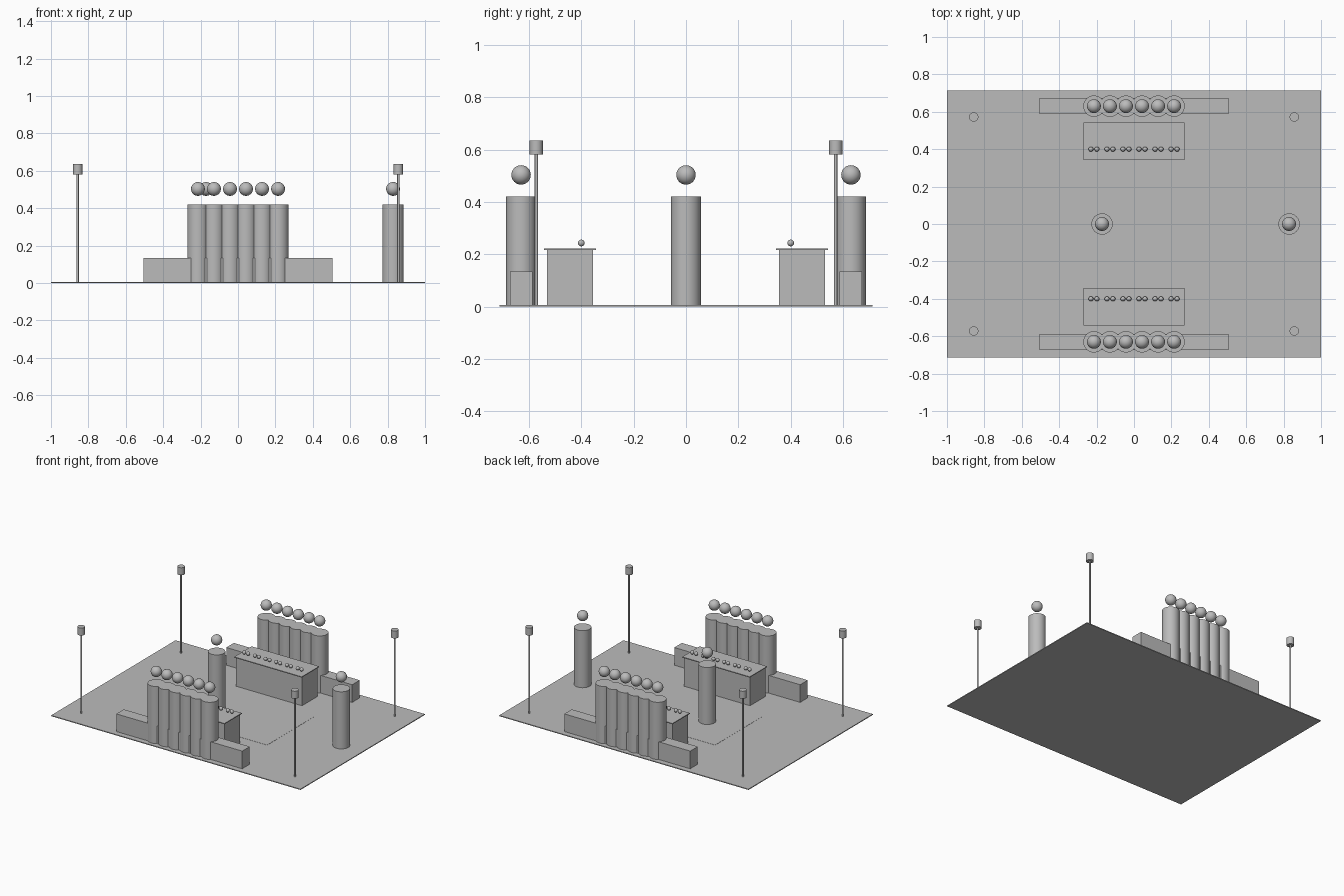
import bpy
import math

cube = bpy.data.objects.get("Cube")
if cube:
    bpy.data.objects.remove(cube, do_unlink=True)

grey = bpy.data.materials.new("plain_grey")
grey.use_nodes = True
COLOUR = (0.5, 0.5, 0.5, 1)
grey.diffuse_color = COLOUR
grey.node_tree.nodes["Principled BSDF"].inputs["Base Color"].default_value = COLOUR


def finish(name, smooth=False):
    obj = bpy.context.object
    obj.name = name
    obj.data.materials.append(grey)
    if smooth:
        bpy.ops.object.shade_smooth_by_angle(angle=math.radians(35))
    return obj


def box(name, x, y, z0, z1, width, depth):
    bpy.ops.mesh.primitive_cube_add(size=1, location=(x, y, (z0 + z1) / 2))
    bpy.context.object.scale = (width, depth, z1 - z0)
    bpy.ops.object.transform_apply(location=False, rotation=False, scale=True)
    return finish(name)


def cylinder(name, x, y, z0, z1, radius):
    bpy.ops.mesh.primitive_cylinder_add(vertices=32, radius=radius, depth=z1 - z0,
                                        location=(x, y, (z0 + z1) / 2))
    return finish(name, True)


def ball(name, x, y, z, radius, segments=32):
    bpy.ops.mesh.primitive_uv_sphere_add(segments=segments, ring_count=segments // 2,
                                         radius=radius, location=(x, y, z))
    return finish(name, True)


FLOOR = 0.006


def figure(name, x, y):
    cylinder(name + "_body", x, y, FLOOR, 0.42, 0.057)
    ball(name + "_head", x, y, 0.503, 0.037)


# Floor slab, thin central carpet and centre marker
box("floor", 0, 0, 0, FLOOR, 2, 1.425)
box("carpet", 0, 0, FLOOR, FLOOR + 0.001, 0.857, 0.557)
cylinder("centre_marker", 0, 0, FLOOR, 0.011, 0.007)

# Two facing rows: bench, seated figures, table and small table items
for side, label in ((-1, "front"), (1, "back")):
    box(label + "_bench", 0, side * 0.63, FLOOR, 0.134, 1.01, 0.086)
    box(label + "_table_body", 0, side * 0.443, FLOOR, 0.216, 0.53, 0.175)
    box(label + "_table_top", 0, side * 0.443, 0.216, 0.222, 0.542, 0.199)
    for i in range(6):
        x = (i - 2.5) * 0.0857
        figure(f"{label}_seated_figure_{i + 1}", x, side * 0.63)
        for dx in (-0.016, 0.016):
            ball(f"{label}_table_ball", x + dx, side * 0.4, 0.243, 0.013, 16)

    # Corner lamp posts
    for x, end in ((-0.857, "right"), (0.857, "left")):
        cylinder(f"{label}_{end}_lamp_post", x, side * 0.572, FLOOR, 0.581, 0.006)
        cylinder(f"{label}_{end}_lamp_head", x, side * 0.572, 0.581, 0.635, 0.025)

# Standing figures between the tables
figure("middle_standing_figure", -0.171, 0)
figure("end_standing_figure", 0.829, 0)
